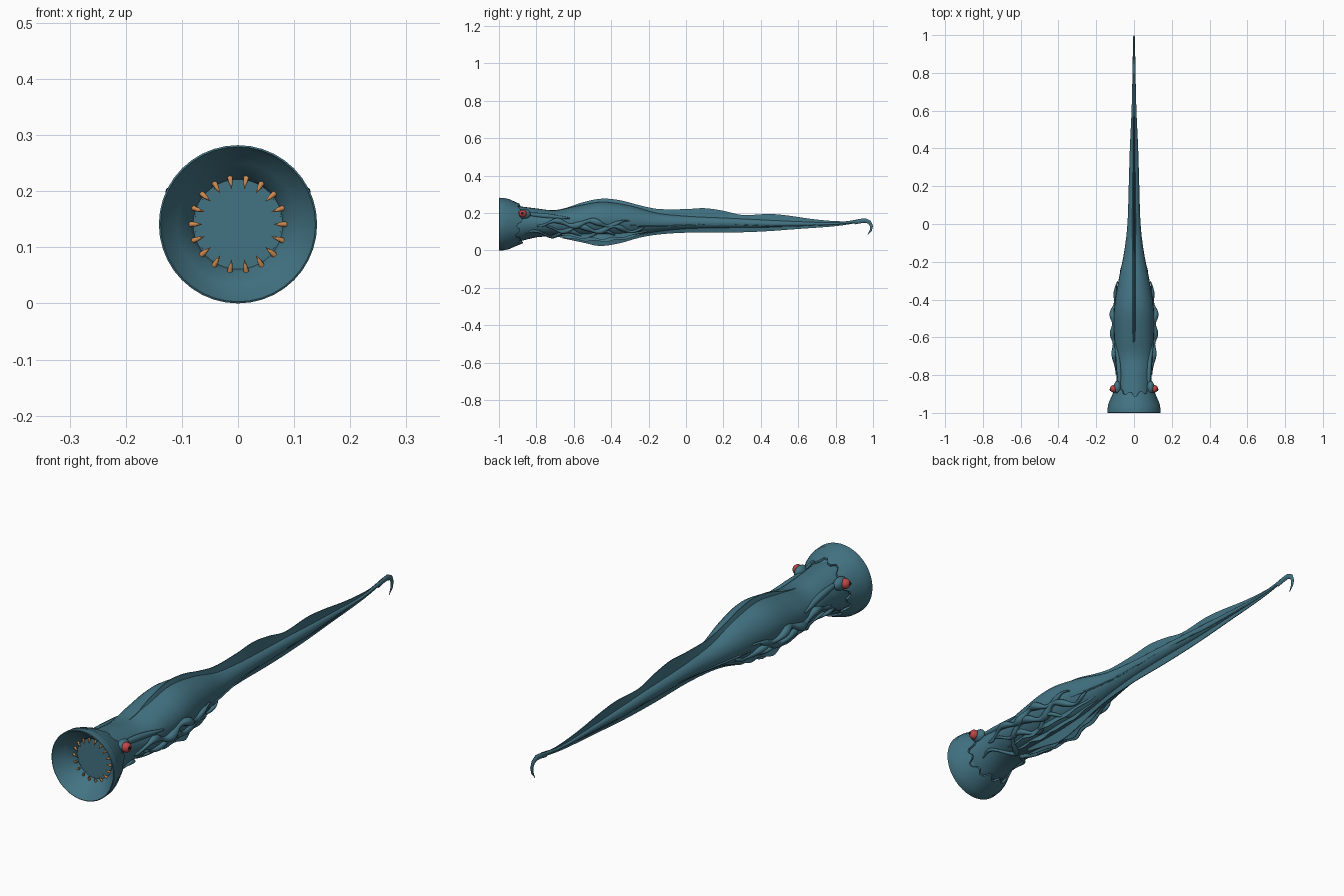
import bpy, bmesh, math
from mathutils import Vector, Matrix

if "Cube" in bpy.data.objects:
    bpy.data.objects.remove(bpy.data.objects["Cube"])


def material(name, rgb):
    m = bpy.data.materials.new(name)
    m.use_nodes = True
    m.diffuse_color = (*rgb, 1)
    m.node_tree.nodes["Principled BSDF"].inputs["Base Color"].default_value = (*rgb, 1)
    return m


TEAL = material("teal skin", (0.055, 0.17, 0.225))
RED = material("red eye", (0.52, 0.06, 0.06))
ORANGE = material("orange tooth", (0.6, 0.25, 0.08))
PURPLE = material("dark purple tongue", (0.06, 0.022, 0.035))
BLACK = material("black", (0.01, 0.01, 0.012))


def finish(name, bm, mat, angle=40):
    bmesh.ops.recalc_face_normals(bm, faces=bm.faces)
    me = bpy.data.meshes.new(name)
    bm.to_mesh(me)
    bm.free()
    me.materials.append(mat)
    me.shade_smooth()
    me.set_sharp_from_angle(angle=math.radians(angle))
    ob = bpy.data.objects.new(name, me)
    bpy.context.collection.objects.link(ob)
    return ob


def loft(name, rings, mat, caps=True, angle=40):
    bm = bmesh.new()
    loops = [[bm.verts.new(p) for p in ring] for ring in rings]
    for a, b in zip(loops, loops[1:]):
        for i in range(len(a)):
            j = (i + 1) % len(a)
            bm.faces.new((a[i], a[j], b[j], b[i]))
    if caps:
        bm.faces.new(loops[0])
        bm.faces.new(loops[-1])
    return finish(name, bm, mat, angle)


def sample(rows, y):
    """Smoothly interpolate table rows keyed by their first value."""
    if y <= rows[0][0]:
        return rows[0][1:]
    for k in range(len(rows) - 1):
        a, b = rows[k], rows[k + 1]
        if y <= b[0]:
            p, n = rows[max(k - 1, 0)], rows[min(k + 2, len(rows) - 1)]
            h = b[0] - a[0]
            t = (y - a[0]) / h
            out = []
            for i in range(1, len(a)):
                m0 = (b[i] - p[i]) / (b[0] - p[0]) * h
                m1 = (n[i] - a[i]) / (n[0] - a[0]) * h
                out.append((2*t**3 - 3*t*t + 1) * a[i] + (t**3 - 2*t*t + t) * m0
                           + (3*t*t - 2*t**3) * b[i] + (t**3 - t*t) * m1)
            return out
    return rows[-1][1:]


def steps(a, b, n):
    return [a + (b - a) * i / n for i in range(n + 1)]


def tube(name, pts, radii, mat=TEAL, flat=1, sides=8):
    pts = [Vector(p) for p in pts]
    rings = []
    for i, (p, r) in enumerate(zip(pts, radii)):
        d = (pts[min(i + 1, len(pts) - 1)] - pts[max(i - 1, 0)]).normalized()
        u = d.cross(Vector((1, 0, 0))).normalized()
        v = d.cross(u)
        rings.append([p + r * (u * math.cos(a) + v * flat * math.sin(a))
                      for a in steps(0, math.tau, sides)[:-1]])
    return loft(name, rings, mat, angle=60)


def ball(name, loc, scale, mat, rot=Matrix()):
    bm = bmesh.new()
    bmesh.ops.create_uvsphere(bm, u_segments=20, v_segments=12, radius=1,
                              matrix=Matrix.Translation(loc) @ rot @ Matrix.Diagonal((*scale, 1)))
    return finish(name, bm, mat, 60)


# Body: y, half width, bottom, top
BODY = [(-.92, .1, .04, .24), (-.8, .093, .07, .225), (-.7, .1, .075, .215),
        (-.6, .105, .07, .235), (-.45, .105, .065, .26), (-.3, .082, .075, .24),
        (-.15, .052, .1, .2), (0, .035, .115, .185), (.2, .028, .12, .175),
        (.4, .022, .122, .165), (.6, .013, .13, .155), (.8, .008, .138, .15),
        (.93, .006, .15, .166)]


def on_body(y, z):
    w, lo, hi = sample(BODY, y)
    k = (z - (lo + hi) / 2) / ((hi - lo) / 2)
    return w * math.sqrt(max(0, 1 - k * k))


rings = []
for y in steps(-.92, .93, 74):
    w, lo, hi = sample(BODY, y)
    rings.append([(w * math.cos(a), y, (lo + hi) / 2 + (hi - lo) / 2 * math.sin(a))
                  for a in steps(0, math.tau, 28)[:-1]])
loft("body", rings, TEAL)

# Tail hook
hook = [(0, .9, .15), (0, .93, .157), (0, .96, .16), (0, .982, .15),
        (0, .992, .13), (0, .988, .108), (0, .972, .083)]
tube("tail_hook", hook, [.011, .012, .012, .01, .008, .006, .001], flat=.55)

# Long fins above and below: y, edge height
TOP = [(-.74, .21), (-.65, .225), (-.55, .258), (-.45, .277), (-.35, .268), (-.25, .242),
       (-.15, .222), (0, .221), (.1, .226), (.2, .212), (.3, .19), (.45, .195),
       (.55, .186), (.7, .165), (.85, .156), (.93, .169)]
LOW = [(-.66, .065), (-.55, .042), (-.46, .024), (-.35, .04), (-.25, .068), (-.15, .085),
       (0, .095), (.2, .095), (.4, .101), (.6, .115), (.8, .13), (.93, .149)]
for name, table, side in (("dorsal_fin", TOP, 2), ("ventral_fin", LOW, 1)):
    rings = []
    for y in steps(table[0][0], .93, 66):
        row = sample(BODY, y)
        edge = sample(table, y)[0]
        base = row[side] + (-.012 if side == 2 else .012)
        w = min(.012, row[0] * .35)
        rings.append([(-w, y, base), (-.0015, y, edge), (.0015, y, edge), (w, y, base)])
    loft(name, rings, TEAL)

# Funnel mouth, turned about the long axis: y, radius
PROFILE = [(-.74, .012), (-.8, .05), (-.87, .07), (-.92, .08), (-.935, .085), (-.96, .108),
           (-.99, .133), (-1, .138), (-.998, .141), (-.975, .14), (-.955, .133), (-.93, .118),
           (-.905, .1)]
loft("mouth_funnel", [[(r * math.cos(a), y, .141 + r * math.sin(a))
                       for a in steps(0, math.tau, 40)[:-1]] for y, r in PROFILE], TEAL, False)

# Ragged collar behind the funnel
N = 48
collar = []
for y, r, jag in ((-.965, .139, 0), (-.945, .133, 0), (-.9, .113, 1), (-.9, .105, 1), (-.95, .12, 0)):
    ring = []
    for i in range(N):
        a = math.tau * i / N
        s = jag * (.018 * (i % 4 in (1, 2)) + .01 * math.sin(3 * a))
        ring.append(((r - s * .35) * math.cos(a), y + s, .141 + (r - s * .35) * math.sin(a)))
    collar.append(ring)
loft("ragged_collar", collar, TEAL, False, 30)

# Ring of teeth
for i in range(18):
    a = math.tau * (i + .5) / 18 + math.pi / 18
    d = Vector((math.cos(a), 0, math.sin(a)))
    c = Vector((0, -.933, .141))
    tube("tooth", [c + d * .086, c + d * .076 - Vector((0, .006, 0)), c + d * .064 - Vector((0, .008, 0))],
         [.0055, .004, .0004], ORANGE, sides=6)

# Throat ridges, tongue, palate knob and dark gaps
for i in range(16):
    a = math.tau * (i + .5) / 16
    ca, sa = math.cos(a), math.sin(a)
    tube("throat_ridge", [(r * ca, y, .141 + r * sa) for y, r in ((-.92, .079), (-.87, .067), (-.8, .046))],
         [.003, .006, .004], TEAL)
ball("tongue", (0, -.86, .112), (.028, .03, .021), PURPLE)
ball("palate_knob", (0, -.86, .169), (.012, .02, .012), TEAL)
tube("lower_gap", [(.04 * math.cos(a), -.857, .12 + .037 * math.sin(a))
                   for a in steps(math.pi * 1.1, math.pi * 1.9, 12)], [.004] * 13, BLACK)

for s, side in ((1, "left"), (-1, "right")):
    # Eyes in raised sockets
    ball(side + "_eye_socket", (s * .088, -.865, .195), (.02, .034, .026), TEAL)
    ball(side + "_eye", (s * .107, -.872, .197), (.02, .02, .02), RED)
    ball(side + "_pupil", (s * .125, -.876, .199), (.004, .007, .007), BLACK)
    # Brow fold running back from the eye
    ys = steps(-.9, -.62, 16)
    tube(side + "_brow_fold", [(s * on_body(y, .2 - .1 * (y + .9)), y, .2 - .1 * (y + .9)) for y in ys],
         [.003 + .01 * math.sin(math.pi * i / 16) for i in range(17)])
    # Lumpy gill frills
    for k, (z0, y0, y1, r0, ph) in enumerate(((.145, -.8, -.3, .017, 0), (.115, -.75, -.22, .016, 2),
                                             (.09, -.86, -.35, .012, 4))):
        n = 64
        pts, rad = [], []
        for i, y in enumerate(steps(y0, y1, n)):
            z = z0 + .014 * math.sin(34 * y + ph)
            pts.append((s * (on_body(y, z) + .004 + .004 * math.sin(51 * y + ph)), y, z))
            fade = math.sin(math.pi * i / n) ** .5 if 0 < i < n else 0
            rad.append(.001 + r0 * fade * (.75 + .25 * math.sin(62 * y + 2 * ph)))
        tube(f"{side}_gill_frill_{k + 1}", pts, rad)
    # Thin line along the flank
    ys = steps(-.3, .85, 40)
    tube(side + "_flank_line", [(s * on_body(y, .135), y, .135 + .006 * math.sin(9 * y)) for y in ys],
         [.004 * (1 - i / 44) for i in range(41)], sides=6)
    # Pleated belly flaps
    for k, x0 in enumerate((.03, .06)):
        rings = []
        for i, y in enumerate(steps(-.72, -.2, 40)):
            f = math.sin(math.pi * i / 40)
            w, lo, hi = sample(BODY, y)
            x = x0 * w / .105
            z = (lo + hi) / 2 - (hi - lo) / 2 * math.sqrt(1 - (x / w) ** 2)
            ex = x + f * (.012 + .006 * math.sin(40 * y + k))
            ez = z - f * (.02 + .005 * math.sin(55 * y + k))
            rings.append([(s * (x - .006), y, z + .01), (s * (ex - .001), y, ez),
                          (s * (ex + .001), y, ez), (s * (x + .006), y, z + .01)])
        loft(f"{side}_belly_flap_{k + 1}", rings, TEAL)
